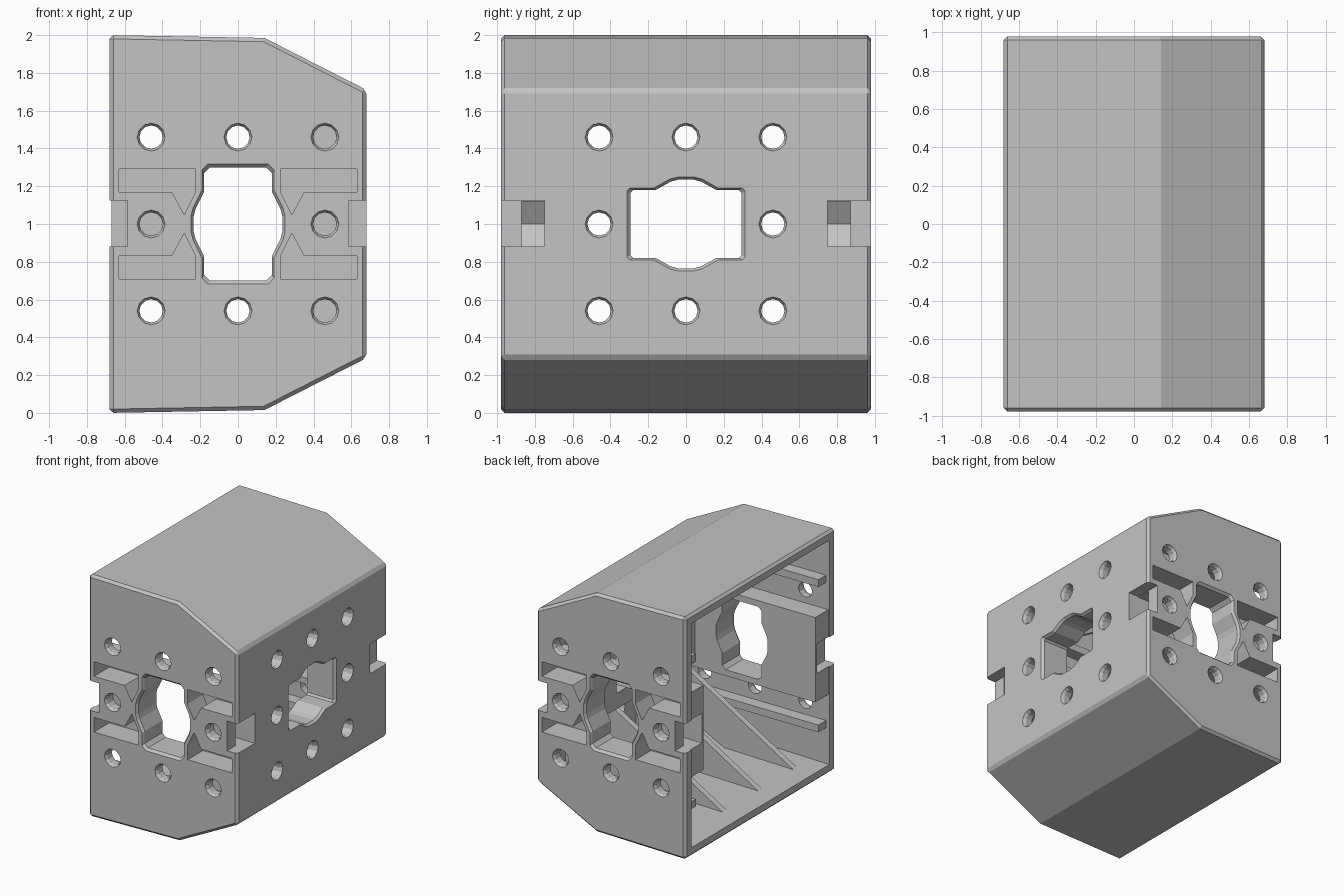
import bpy, bmesh, math
from mathutils import Vector

cube = bpy.data.objects.get("Cube")
if cube:
    bpy.data.objects.remove(cube, do_unlink=True)

grey = bpy.data.materials.new("light_grey_plastic")
grey.use_nodes = True
colour = (0.55, 0.55, 0.55, 1)
grey.diffuse_color = colour
grey.node_tree.nodes["Principled BSDF"].inputs["Base Color"].default_value = colour


def make(name, bm):
    bmesh.ops.recalc_face_normals(bm, faces=bm.faces)
    mesh = bpy.data.meshes.new(name)
    bm.to_mesh(mesh)
    bm.free()
    mesh.materials.append(grey)
    ob = bpy.data.objects.new(name, mesh)
    bpy.context.collection.objects.link(ob)
    return ob


def prism(name, points, axis, a, b, scale_a=1.0):
    """Extrude an outline along y (x,z points) or x (y,z points); scale_a flares end a about its middle."""
    bm = bmesh.new()
    cu = sum(p[0] for p in points) / len(points)
    cv = sum(p[1] for p in points) / len(points)
    rings = []
    for t, s in ((a, scale_a), (b, 1.0)):
        ring = []
        for u, v in points:
            u, v = cu + (u - cu) * s, cv + (v - cv) * s
            ring.append(bm.verts.new((u, t, v) if axis == "y" else (t, u, v)))
        rings.append(ring)
    n = len(points)
    bm.faces.new(rings[0])
    bm.faces.new(rings[1])
    for i in range(n):
        j = (i + 1) % n
        bm.faces.new((rings[0][i], rings[0][j], rings[1][j], rings[1][i]))
    return make(name, bm)


def rect(u0, u1, v0, v1):
    return [(u0, v0), (u1, v0), (u1, v1), (u0, v1)]


def ngon(u, v, r, n, turn=0.0):
    return [(u + r * math.cos(turn + math.tau * i / n), v + r * math.sin(turn + math.tau * i / n))
            for i in range(n)]


def quad_mirror(quarter):
    """Mirror a quarter outline (offsets from the middle, ending near the u axis) into a full loop."""
    half = quarter + [(u, -v) for u, v in reversed(quarter)]
    return [(u, 1 + v) for u, v in half + [(-u, -v) for u, v in half]]


def combine(target, tool, operation):
    mod = target.modifiers.new(operation, "BOOLEAN")
    mod.operation, mod.solver, mod.object = operation, "EXACT", tool
    bpy.context.view_layer.objects.active = target
    bpy.ops.object.modifier_apply(modifier=mod.name)
    bpy.data.objects.remove(tool, do_unlink=True)


def cut(tool):
    combine(body, tool, "DIFFERENCE")


def add(tool):
    combine(body, tool, "UNION")


# Outer casing with chamfered edges
upper = [(0.68, 0.71), (0.14, 0.985), (-0.68, 1.0)]
outline = [(x, 1 + z) for x, z in upper] + [(x, 1 - z) for x, z in reversed(upper)]
body = prism("casing", outline, "y", -0.98, 0.98)
bevel = body.modifiers.new("edge_chamfer", "BEVEL")
bevel.width, bevel.segments, bevel.angle_limit = 0.02, 1, math.radians(35)
bpy.context.view_layer.objects.active = body
bpy.ops.object.modifier_apply(modifier=bevel.name)

# Hollow, open on the -x side
inner = [(0.6, 0.66), (0.12, 0.91), (-0.9, 0.93)]
cut(prism("hollow", [(x, 1 + z) for x, z in inner] + [(x, 1 - z) for x, z in reversed(inner)],
          "y", -0.9, 0.9))

# Thick block behind the side wall
add(prism("side_block", rect(-0.95, 0.95, 0.69, 1.31), "x", 0.43, 0.64))

for s in (-1, 1):
    # Thick end blocks and slim ledges
    add(prism("end_block", rect(-0.67, 0.64, 0.65, 1.35), "y", s * 0.73, s * 0.94))
    for v in (-1, 1):
        add(prism("ledge", rect(-0.65, 0.64, 1 + v * 0.6 - 0.03, 1 + v * 0.6 + 0.03),
                  "y", s * 0.8, s * 0.94))
        # Sloping gussets bracing side wall to roof and floor
        for y in (0.23, 0.69):
            tri = [(-0.56, 0.95), (0.1, 0.95), (0.64, 0.68), (0.64, 0.24)]
            add(prism("gusset", [(x, 1 + v * z) for x, z in tri], "y", s * y - 0.025, s * y + 0.025))

# Shaped central openings
end_quarter = [(0.15, 0.30), (0.18, 0.27), (0.18, 0.17), (0.225, 0.08), (0.235, 0.04)]
end_opening = quad_mirror(end_quarter)
side_quarter = [(0.04, 0.235), (0.08, 0.225), (0.16, 0.18), (0.28, 0.18), (0.295, 0.165)]
side_opening = quad_mirror(side_quarter)
cut(prism("side_opening", side_opening, "x", 0.3, 0.8))
cut(prism("side_opening_rim", side_opening, "x", 0.7, 0.66, 1.12))

pocket = [(0.63, 0.29), (0.225, 0.29), (0.225, 0.17), (0.285, 0.05), (0.35, 0.17), (0.63, 0.17)]
grid = [(u, v) for u in (-0.46, 0, 0.46) for v in (-0.46, 0, 0.46) if (u, v) != (0, 0)]

for s in (-1, 1):
    cut(prism("end_opening", end_opening, "y", s * 0.6, s * 1.1))
    cut(prism("end_opening_rim", end_opening, "y", s * 1.0, s * 0.96, 1.12))
    for h in (-1, 1):
        # Deep recesses either side of the end opening
        for v in (-1, 1):
            cut(prism("recess", [(h * x, 1 + v * z) for x, z in pocket], "y", s * 0.78, s * 1.1))
        # Corner notch with hexagonal nut trap
        cut(prism("corner_notch", rect(*sorted((h * 0.585, h * 0.8)), 0.88, 1.125),
                  "y", s * 0.75, s * 1.1))
        trap = [(0.8, 0.12), (0.39, 0.12), (0.316, 0), (0.39, -0.12), (0.8, -0.12)]
        cut(prism("nut_trap", [(h * x, 1 + z) for x, z in trap], "y", s * 0.75, s * 0.87))
    # Bolt holes through the ends, blind in the middle row
    for x, z in grid:
        depth = 0.89 if z == 0 else 0.76
        cut(prism("end_hole", ngon(x, 1 + z, 0.062, 12), "y", s * depth, s * 1.1))
        cut(prism("end_hole_sink", ngon(x, 1 + z, 0.062, 12), "y", s * 1.0, s * 0.955, 1.35))

# Bolt holes through the side wall
for y, z in grid:
    cut(prism("side_hole", ngon(y, 1 + z, 0.062, 12), "x", 0.35, 0.8))
    cut(prism("side_hole_sink", ngon(y, 1 + z, 0.062, 12), "x", 0.7, 0.655, 1.35))
